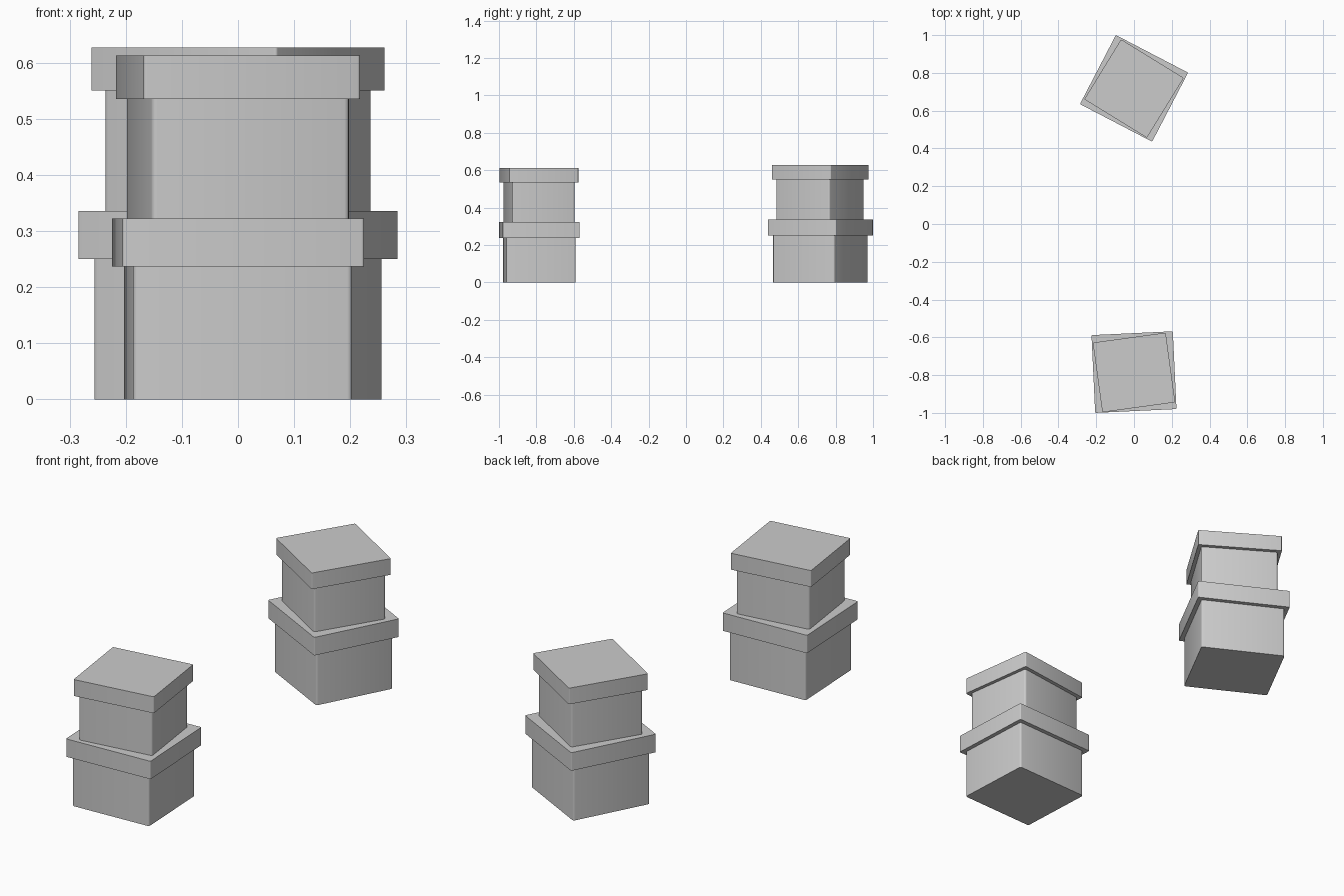
import bpy, bmesh, math

if "Cube" in bpy.data.objects:
    bpy.data.objects.remove(bpy.data.objects["Cube"])


def rounded_box(name, w, d, z0, z1, y, angle, r):
    """Box with rounded vertical corners and crisp top and bottom rims."""
    bm = bmesh.new()
    bmesh.ops.create_cube(bm, size=1)
    for v in bm.verts:
        v.co = (v.co.x * w, v.co.y * d, z0 + (v.co.z + 0.5) * (z1 - z0))
    upright = [e for e in bm.edges
               if abs(e.verts[0].co.z - e.verts[1].co.z) > 0.01]
    bmesh.ops.bevel(bm, geom=upright, offset=r, offset_type='OFFSET',
                    segments=3, profile=0.5, affect='EDGES')
    mesh = bpy.data.meshes.new(name)
    bm.to_mesh(mesh)
    bm.free()
    ob = bpy.data.objects.new(name, mesh)
    bpy.context.collection.objects.link(ob)
    ob.location = (0, y, 0)
    ob.rotation_euler.z = math.radians(angle)
    bpy.ops.object.select_all(action='DESELECT')
    ob.select_set(True)
    bpy.context.view_layer.objects.active = ob
    bpy.ops.object.shade_smooth_by_angle(angle=math.radians(40))


def box_with_lid(name, body, lid, z0, rim, z1, y, angle):
    # Body stops just inside the lid; the lid overhangs it all round
    rounded_box(name + "_body", *body, z0, rim + 0.01, y, angle, 0.009)
    rounded_box(name + "_lid", *lid, rim, z1, y, angle, 0.005)


BIG_BODY, BIG_LID = (0.391, 0.371), (0.431, 0.412)
SMALL_BODY, SMALL_LID = (0.355, 0.336), (0.389, 0.372)

# Front stack
box_with_lid("front_large_box", BIG_BODY, BIG_LID, 0, 0.237, 0.322, -0.784, 2.7)
box_with_lid("front_small_box", SMALL_BODY, SMALL_LID, 0.322, 0.535, 0.613, -0.786, 7.8)

# Back stack
box_with_lid("back_large_box", BIG_BODY, BIG_LID, 0, 0.250, 0.336, 0.718, -27.5)
box_with_lid("back_small_box", SMALL_BODY, SMALL_LID, 0.336, 0.550, 0.627, 0.717, -31.6)
